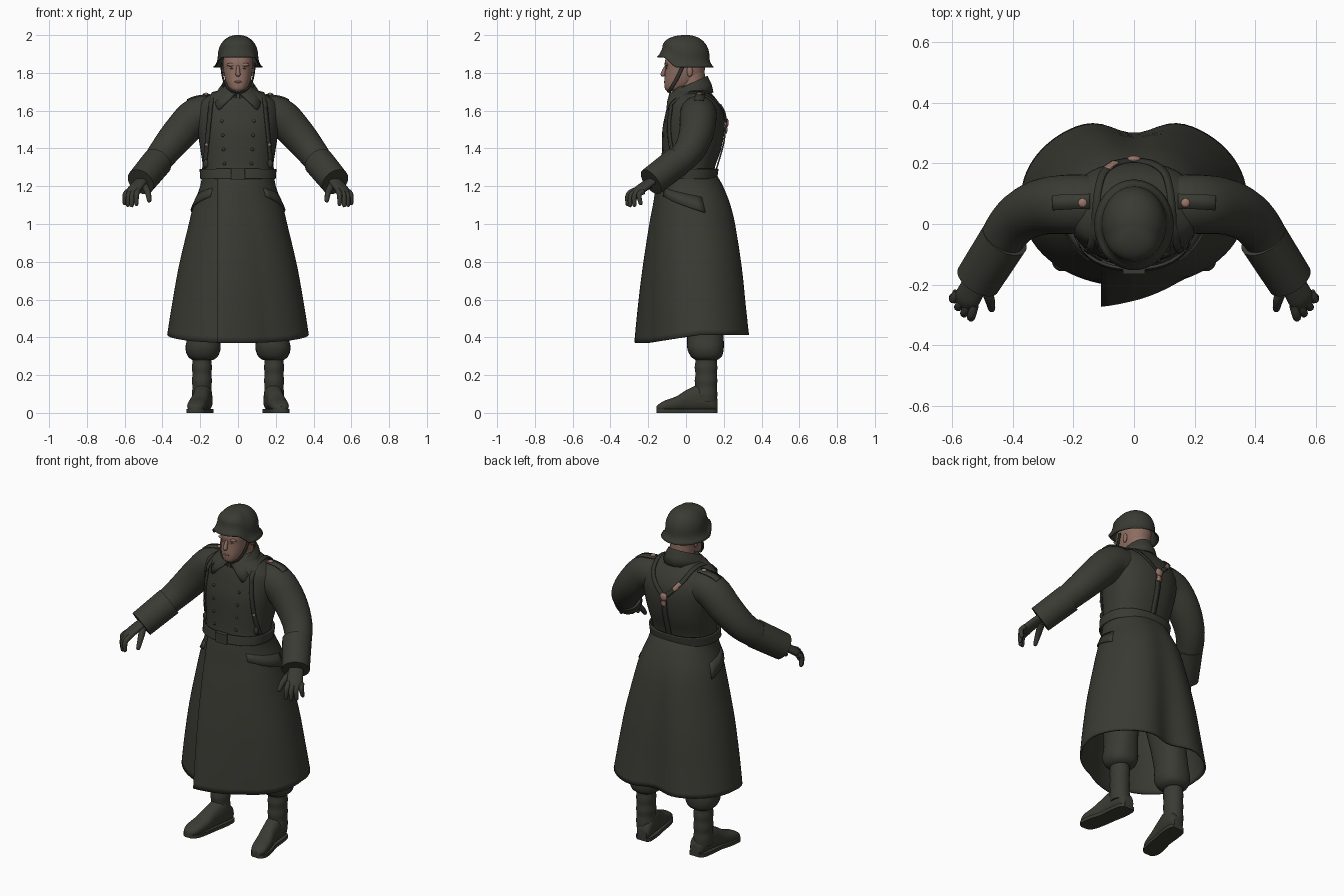
import bpy, bmesh, math
from mathutils import Vector

cube = bpy.data.objects.get("Cube")
if cube:
    bpy.data.objects.remove(cube, do_unlink=True)

made = []
SIDES = (("left", 1), ("right", -1))


def material(name, r, g, b):
    m = bpy.data.materials.new(name)
    m.use_nodes = True
    m.diffuse_color = (r, g, b, 1)
    shader = next(n for n in m.node_tree.nodes if n.type == "BSDF_PRINCIPLED")
    shader.inputs["Base Color"].default_value = (r, g, b, 1)
    shader.inputs["Roughness"].default_value = 0.8
    return m


wool = material("field_grey_wool", 0.043, 0.043, 0.034)
leather = material("dark_leather", 0.035, 0.035, 0.028)
skin = material("skin", 0.27, 0.155, 0.12)
lip = material("lips", 0.19, 0.09, 0.075)
copper = material("copper_fittings", 0.32, 0.18, 0.14)


def smooth(keys, n=4):
    """Catmull-Rom interpolation of key tuples."""
    out, last = [], len(keys) - 1
    for i in range(last):
        group = (keys[max(i - 1, 0)], keys[i], keys[i + 1], keys[min(i + 2, last)])
        for j in range(n):
            t = j / n
            out.append([0.5 * (2 * b + (c - a) * t + (2 * a - 5 * b + 4 * c - d) * t * t
                               + (3 * b - a - 3 * c + d) * t ** 3) for a, b, c, d in zip(*group)])
    out.append(list(keys[-1]))
    return out


def mesh(name, rows, mat, wrap=True, caps=True, solid=0, flip=1):
    """Skin a grid of points; flip=-1 mirrors it across x."""
    bm = bmesh.new()
    grid = [[bm.verts.new((p[0] * flip, p[1], p[2])) for p in row] for row in rows]
    m = len(grid[0])
    for lower, upper in zip(grid, grid[1:]):
        for j in range(m if wrap else m - 1):
            k = (j + 1) % m
            bm.faces.new((lower[j], lower[k], upper[k], upper[j]))
    if wrap and caps:
        bm.faces.new(grid[0])
        bm.faces.new(grid[-1])
    bmesh.ops.remove_doubles(bm, verts=bm.verts, dist=1e-5)
    bmesh.ops.recalc_face_normals(bm, faces=bm.faces)
    data = bpy.data.meshes.new(name)
    bm.to_mesh(data)
    bm.free()
    data.materials.append(mat)
    ob = bpy.data.objects.new(name, data)
    bpy.context.collection.objects.link(ob)
    if solid:
        mod = ob.modifiers.new("thickness", "SOLIDIFY")
        mod.thickness, mod.offset = solid, 0
    made.append(ob)
    return ob


def oval(a, rx, front, back, e=2.3):
    """Point on a rounded section; angle 0 faces the front."""
    s, c = math.sin(a), math.cos(a)
    x = math.copysign(abs(s) ** (2 / e), s) * rx
    y = (front + back) / 2 - math.copysign(abs(c) ** (2 / e), c) * (back - front) / 2
    return x, y


def stack(name, keys, mat, flip=1, n=40, e=2.3, caps=True, solid=0):
    """Loft of horizontal sections: z, half width, front, back, centre x."""
    rows = []
    for z, rx, front, back, *cx in smooth(keys):
        ring = [oval(math.tau * j / n, rx, front, back, e) for j in range(n)]
        rows.append([(x + (cx[0] if cx else 0), y, z) for x, y in ring])
    return mesh(name, rows, mat, caps=caps, solid=solid, flip=flip)


def tube(name, keys, mat, flip=1, ref=(0, 1, 0), n=20, flat=1, rounded=False):
    """Tube along x, y, z, radius keys; flat squashes it across ref."""
    pts = smooth(keys)
    if rounded:
        tip, before = Vector(pts[-1][:3]), Vector(pts[-2][:3])
        r, way = pts[-1][3], (tip - before).normalized()
        pts += [[*(tip + way * r * 0.6), r * 0.75], [*(tip + way * r * 0.9), r * 0.3]]
    centres = [Vector(p[:3]) for p in pts]
    rows = []
    for i, c in enumerate(centres):
        t = (centres[min(i + 1, len(pts) - 1)] - centres[max(i - 1, 0)]).normalized()
        side = Vector(ref)
        side = (side - t * side.dot(t)).normalized()
        up, r = t.cross(side), pts[i][3]
        ring = [math.tau * j / n for j in range(n)]
        rows.append([c + side * r * math.cos(a) + up * r * flat * math.sin(a) for a in ring])
    return mesh(name, rows, mat, flip=flip)


def ribbon(name, keys, width, mat, centre, flip=1, solid=0.008):
    """Flat strap facing away from a centre point."""
    pts = [Vector(p) for p in smooth(keys)]
    rows = []
    for i, p in enumerate(pts):
        t = pts[min(i + 1, len(pts) - 1)] - pts[max(i - 1, 0)]
        side = t.cross(p - Vector(centre)).normalized() * width / 2
        rows.append([p - side, p + side])
    return mesh(name, rows, mat, wrap=False, solid=solid, flip=flip)


def blob(name, loc, size, mat, flip=1, n=12):
    rows = []
    for i in range(n + 1):
        a = math.pi * i / n
        rows.append([(loc[0] + size[0] * math.sin(a) * math.cos(math.tau * j / n),
                      loc[1] + size[1] * math.sin(a) * math.sin(math.tau * j / n),
                      loc[2] + size[2] * math.cos(a)) for j in range(n)])
    return mesh(name, rows, mat, caps=False, flip=flip)


# Coat body
TORSO = [(1.22, .18, -.14, .14), (1.3, .185, -.13, .153), (1.4, .2, -.128, .187),
         (1.5, .215, -.125, .204), (1.58, .22, -.11, .2), (1.64, .205, -.095, .175),
         (1.68, .155, -.08, .145), (1.71, .1, -.065, .12), (1.73, .07, -.05, .1)]
stack("coat_body", TORSO, wool)


def section(keys, z):
    keys = sorted(keys)
    for a, b in zip(keys, keys[1:]):
        if z <= b[0]:
            t = (z - a[0]) / (b[0] - a[0])
            return [u + (v - u) * t for u, v in zip(a, b)][1:]


def on_body(x, z, way, gap=0.008):
    """Point on the coat body; way is -1 for the front, 1 for the back."""
    rx, front, back = section(TORSO, z)
    depth = max(0, 1 - abs(x / rx) ** 2.3) ** (1 / 2.3)
    return x, (front + back) / 2 + way * ((back - front) / 2 * depth + gap), z


# Coat skirt with an overlapping front flap and a back pleat
SKIRT = [(1.27, .185, -.135, .15), (1.2, .195, -.15, .195), (1.1, .23, -.16, .24),
         (.98, .26, -.175, .272), (.76, .31, -.192, .31), (.55, .345, -.2, .334),
         (.37, .37, -.203, .354)]
rows = []
for z, rx, front, back in smooth(SKIRT):
    drop = (1.27 - z) / 0.9
    start = -math.asin(0.12 / rx) * 0.85
    row = []
    for j in range(81):
        sweep = (math.tau + 0.15) * j / 80
        a = start + sweep
        x, y = oval(a, rx, front, back, 2.1)
        y -= (0.01 + 0.066 * drop) * max(0, 1 - sweep / 0.7)
        y -= 0.058 * drop * math.exp(-((a - math.pi) / 0.26) ** 2)
        row.append((x, y, z + 0.043 * drop ** 3 * (1 - max(0, math.cos(a)))))
    rows.append(row)
mesh("coat_skirt", rows, wool, wrap=False, solid=0.01)

# Belt and buckle
belt = [(z, rx + .014, front - .016, back + .016) for z, rx, front, back in
        [(z, *section(TORSO, z)) for z in (1.24, 1.265, 1.292)]]
stack("belt", belt, wool, caps=False, solid=0.01)
stack("belt_buckle", [(1.236, .037, -.166, -.14), (1.294, .037, -.166, -.14)], wool, e=8)

# Turned-down collar with pointed tips
rows = [[], [], [], []]
for j in range(41):
    a = math.pi * (j / 20 - 1)
    c, s = math.cos(a), math.sin(a)
    top = Vector((.083 * math.sin(a * .97), .014 + .1 * c, 1.735 + .046 * c))
    edge = Vector((.126 * math.sin(a * .79), .022 + .12 * c, 1.665 + .03 * c + .012 * s * s))
    edge += Vector((math.copysign(.02, a), -.002, -.03)) * max(0, -c) ** 8
    rows[0].append((top.x * .85, top.y * .85, top.z - .08))
    rows[1].append(top)
    rows[2].append(top.lerp(edge, .5) + Vector((.002 * s, .003 * c, .002)))
    rows[3].append(edge)
mesh("collar", rows, wool, wrap=False, solid=0.008)

# Back strap, the ring where the harness joins, and the worn strap piece
ribbon("harness_back_strap", [on_body(0, z, 1) for z in (1.28, 1.36, 1.44, 1.53)],
       .03, leather, (0, 0, 1.4))
blob("harness_ring", on_body(0, 1.535, 1, .012), (.024, .012, .024), copper)
ribbon("harness_keeper", [on_body(0, z, 1, .012) for z in (1.48, 1.495, 1.51)],
       .03, copper, (0, 0, 1.4))
ribbon("harness_worn_patch", [on_body(x, z, 1, .013) for x, z in
                              ((-.06, 1.59), (-.075, 1.607), (-.09, 1.628))],
       .025, copper, (0, .04, 1.45))

for side, f in SIDES:
    # Sleeve and turned cuff
    tube(side + "_sleeve", [(.12, .065, 1.58, .095), (.215, .065, 1.574, .098),
                            (.31, .055, 1.48, .092), (.39, .012, 1.383, .081),
                            (.45, -.07, 1.305, .071), (.5, -.16, 1.24, .066)], wool, f, n=32)
    tube(side + "_cuff", [(.427, -.047, 1.329, .081), (.515, -.185, 1.223, .077)], wool, f, n=32)

    # Gloved hand
    across = (.77, .64, 0)
    tube(side + "_palm", [(.495, -.15, 1.245, .036), (.525, -.2, 1.215, .042),
                          (.552, -.247, 1.18, .044)], wool, f, across, flat=.5, rounded=True)
    for k, finger in enumerate(("index", "middle", "ring", "little")):
        base = Vector((.527, -.268, 1.18)).lerp(Vector((.583, -.225, 1.172)), k / 3)
        tip = Vector((.538, -.31, 1.105)).lerp(Vector((.6, -.24, 1.11)), k / 3)
        if finger in ("middle", "ring"):
            tip += Vector((.004, -.01, -.008))
        knuckle = base.lerp(tip, .5) + Vector((.005, -.016, .014))
        tube(f"{side}_{finger}_finger", [(*base, .015), (*knuckle, .0145), (*tip, .011)],
             wool, f, across, n=10, rounded=True)
    tube(side + "_thumb", [(.5, -.19, 1.21, .02), (.478, -.245, 1.17, .017),
                           (.47, -.28, 1.125, .012)], wool, f, n=10, rounded=True)

    # Shoulder board and button
    ribbon(side + "_shoulder_board", [(.145, .075, 1.684), (.2, .074, 1.679), (.24, .072, 1.67),
                                      (.268, .07, 1.656)], .05, wool, (.17, .07, 1.3), f)
    blob(side + "_shoulder_button", (.17, .07, 1.687), (.015, .015, .008), copper, f)

    # Harness strap over the shoulder
    path = [on_body(.178 - .1 * (z - 1.29), z, -1) for z in (1.29, 1.37, 1.45, 1.53, 1.6, 1.64)]
    path += [(.131, -.01, 1.684), (.125, .06, 1.697), (.117, .12, 1.682)]
    path += [on_body(x, z, 1) for x, z in ((.1, 1.64), (.06, 1.59), (.005, 1.535))]
    ribbon(side + "_harness_strap", path, .024, leather, (.06, .04, 1.45), f)
    blob(side + "_strap_buckle", on_body(.165, 1.42, -1, .012), (.009, .006, .009), copper, f)
    blob(side + "_strap_hook", on_body(.17, 1.32, -1, .012), (.014, .01, .022), leather, f)

    # Double row of buttons
    for k in range(5):
        spot = on_body(.088 - .004 * k, 1.62 - .075 * k, -1, .002)
        blob(f"{side}_button_{k + 1}", spot, (.009, .006, .009), wool, f, 8)

    # Slanted hip pocket flap, hugging the skirt
    rows = [[], []]
    for k in range(9):
        upper = 1.19 - .05 * k / 8
        for row, z, out in ((rows[0], upper, 1.0), (rows[1], upper - .045 - .035 * k / 8, 1.04)):
            x, y = oval(.7 + .14 * k, *section(SKIRT, z), 2.1)
            row.append((x * out, y * out, z))
    mesh(side + "_pocket_flap", rows, wool, wrap=False, solid=.012, flip=f)

    # Trouser leg bloused over the boot
    stack(side + "_trouser_leg", [(.28, .055, .05, .165, .187), (.3, .08, .025, .19, .186),
                                  (.345, .093, .006, .2, .185), (.42, .085, .005, .198, .18),
                                  (.6, .088, -.02, .19, .16), (.95, .1, -.07, .17, .1)], wool, f, 28)

    # Boot with wrinkled shaft, foot and sole
    shaft = [(z, .05 + .003 * (k % 2), .05 - .004 * (k % 2), .163 + .003 * (k % 2), .191)
             for k, z in enumerate((.06, .1, .135, .17, .205, .24, .275, .31))]
    stack(side + "_boot_shaft", shaft, wool, f, 28, 2)
    FOOT = [(.168, .176, .03, .07), (.145, .18, .045, .11), (.08, .187, .049, .15),
            (.01, .197, .046, .125), (-.05, .21, .05, .088), (-.11, .221, .048, .066),
            (-.142, .225, .036, .048), (-.156, .226, .016, .035)]
    upper, sole = [], []
    for y, cx, w, top in smooth(FOOT):
        ring = [oval(math.tau * j / 24, w, .008, top, 2.4) for j in range(24)]
        upper.append([(cx + x, y, z) for x, z in ring])
        w += .004
        sole.append([(cx - w, y, 0), (cx + w, y, 0), (cx + w, y, .02), (cx - w, y, .02)])
    mesh(side + "_boot_foot", upper, wool, flip=f)
    mesh(side + "_boot_sole", sole, wool, flip=f)

    # Ear, eye, brow and chin strap
    blob(side + "_ear", (.081, .02, 1.808), (.009, .016, .028), skin, f)
    blob(side + "_eye", (.031, -.102, 1.824), (.012, .005, .004), lip, f)
    blob(side + "_brow", (.034, -.102, 1.843), (.026, .009, .009), skin, f)
    ribbon(side + "_chin_strap", [(.09, -.012, 1.85), (.08, -.045, 1.775), (.052, -.078, 1.718),
                                  (0, -.092, 1.697)], .018, leather, (0, -.02, 1.8), f, .006)

# Head, neck, nose and mouth
stack("head", [(1.702, .026, -.1, -.03), (1.717, .046, -.112, .01), (1.75, .063, -.115, .06),
               (1.785, .073, -.112, .09), (1.82, .078, -.11, .1), (1.86, .08, -.112, .105),
               (1.92, .07, -.09, .09)], skin)
tube("neck", [(0, .04, 1.62, .07), (0, .035, 1.72, .068), (0, .03, 1.82, .068)], skin)
tube("nose", [(0, -.104, 1.838, .008), (0, -.117, 1.812, .01), (0, -.122, 1.792, .013)],
     skin, rounded=True, ref=(1, 0, 0))
blob("mouth", (0, -.111, 1.752), (.022, .006, .006), lip)

# Steel helmet with a flared rim, lower at the sides and back
rows = [[] for _ in range(16)]
for j in range(56):
    a = math.tau * j / 56
    s, c = math.sin(a), math.cos(a)
    t = min(1, max(0, (c * -.15 + .125) / .08))
    rim = 1.884 - .054 * t * t * (3 - 2 * t)
    base = rim + .05
    for i in range(13):
        b = math.pi / 2 * i / 12
        wide = math.sin(b) ** .92
        rows[i].append((.105 * wide * s, -.122 * wide * c,
                        base + (1.998 - base) * max(0, math.cos(b)) ** .88))
    for i, (wide, deep, z) in enumerate(((.109, .127, .03), (.118, .137, .012), (.13, .148, 0)), 13):
        rows[i].append((wide * s, -.003 - deep * c, rim + z))
shell = mesh("helmet", rows, wool, caps=False, solid=0.005)

# Smooth shading with sharp creases kept
bpy.ops.object.select_all(action="DESELECT")
for ob in made:
    ob.select_set(True)
bpy.context.view_layer.objects.active = shell
bpy.ops.object.shade_smooth_by_angle(angle=math.radians(40))
